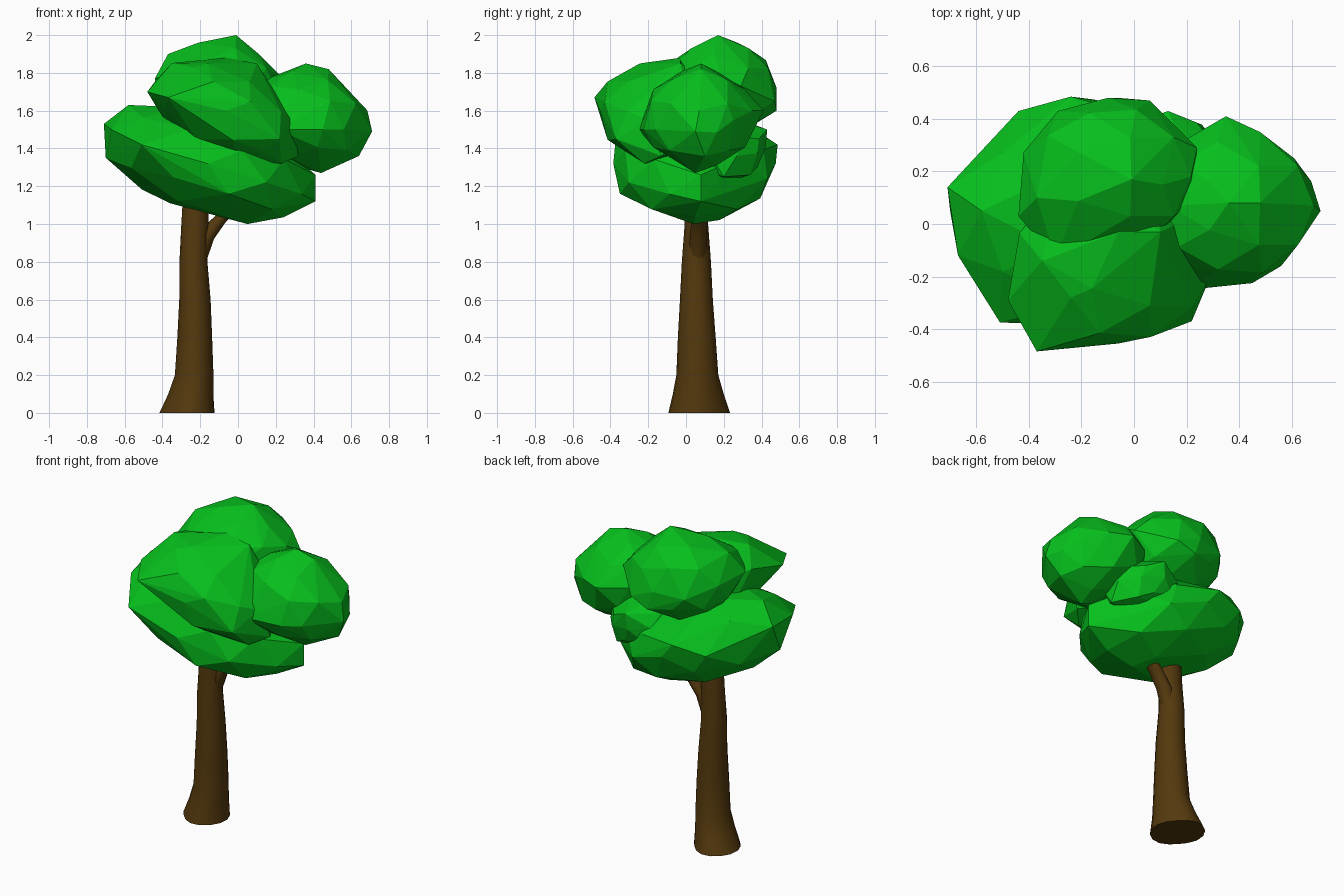
import bpy, bmesh, math
from mathutils import Vector, Matrix

if "Cube" in bpy.data.objects:
    bpy.data.objects.remove(bpy.data.objects["Cube"])


def material(name, rgb):
    m = bpy.data.materials.new(name)
    m.diffuse_color = (*rgb, 1)
    m.use_nodes = True
    m.node_tree.nodes["Principled BSDF"].inputs["Base Color"].default_value = m.diffuse_color
    return m


LEAF = material("leaf green", (0.002, 0.52, 0.012))
BARK = material("bark brown", (0.088, 0.040, 0.004))


def finish(bm, name, mat):
    bmesh.ops.recalc_face_normals(bm, faces=bm.faces[:])
    me = bpy.data.meshes.new(name)
    bm.to_mesh(me)
    bm.free()
    me.materials.append(mat)
    ob = bpy.data.objects.new(name, me)
    bpy.context.collection.objects.link(ob)
    return ob


def leaf_clump(name, centre, radii, tilt, corners):
    """Faceted tilted ellipsoid, nearest points pulled to the given corners."""
    bm = bmesh.new()
    bmesh.ops.create_icosphere(bm, subdivisions=2, radius=1)
    mat = (Matrix.Translation(centre) @ Matrix.Rotation(math.radians(tilt), 4, 'Y')
           @ Matrix.Diagonal((*radii, 1)))
    pts = [mat @ v.co for v in bm.verts]
    bm.free()
    free = set(range(len(pts)))
    for c in map(Vector, corners):
        i = min(free, key=lambda k: (pts[k] - c).length)
        pts[i] = c
        free.discard(i)
    bm = bmesh.new()
    for p in pts:
        bm.verts.new(p)
    bmesh.ops.convex_hull(bm, input=bm.verts[:])
    bmesh.ops.delete(bm, geom=[v for v in bm.verts if not v.link_faces], context='VERTS')
    finish(bm, name, LEAF)


# Foliage
leaf_clump("lower_foliage", (-0.16, 0.045, 1.32), (0.55, 0.43, 0.28), 18, [
    (-.71, .14, 1.53), (-.70, .05, 1.35), (-.67, -.12, 1.5), (-.51, -.375, 1.42),
    (-.36, 0, 1.11), (.05, .04, 1.0), (.41, .08, 1.12), (.41, .08, 1.26),
    (-.24, .485, 1.42), (-.44, .43, 1.38), (.08, .43, 1.24), (-.58, .05, 1.63),
    (-.05, -.35, 1.16)])
leaf_clump("front_foliage", (-0.08, -0.14, 1.6), (0.41, 0.34, 0.23), 24, [
    (-.48, -.29, 1.70), (-.37, -.485, 1.67), (-.06, -.455, 1.6), (.22, -.37, 1.45),
    (.29, -.2, 1.55), (.32, -.13, 1.36), (.23, -.22, 1.32), (-.06, -.03, 1.88),
    (-.24, -.28, 1.83), (.1, -.03, 1.85), (0, -.25, 1.34), (-.42, -.2, 1.6)])
leaf_clump("top_foliage", (-0.1, 0.18, 1.72), (0.34, 0.30, 0.26), 8, [
    (-.44, .03, 1.77), (-.3, -.13, 1.81), (-.37, .1, 1.90), (-.01, .17, 2.0),
    (.11, .15, 1.9), (.24, .29, 1.73), (-.06, .48, 1.60), (.06, .47, 1.65),
    (-.29, .43, 1.7), (.08, -.05, 1.75)])
leaf_clump("right_foliage", (0.37, 0.07, 1.56), (0.33, 0.30, 0.26), 14, [
    (.71, .05, 1.49), (.36, .08, 1.85), (.48, .08, 1.82), (.35, .41, 1.6),
    (.48, .35, 1.6), (.61, .25, 1.55), (.64, .1, 1.36), (.44, .05, 1.27),
    (.45, -.225, 1.5), (.21, -.25, 1.5), (.56, -.16, 1.5), (.1, -.12, 1.55)])
# Small clump tucked between the others at the back
leaf_clump("inner_foliage", (0.12, 0.2, 1.4), (0.24, 0.22, 0.17), 10, [
    (.13, .43, 1.5), (.24, .385, 1.45), (.34, .2, 1.25), (.25, .34, 1.26)])


def tube(name, rings, sides, roots=0.0):
    """Smooth capped tube through rings of (x, y, z, rx, ry)."""
    bm = bmesh.new()
    loops = []
    for x, y, z, rx, ry in rings:
        loop = []
        for i in range(sides):
            a = math.tau * i / sides
            # Flatten the front-left and back-right sides near the ground
            k = 1 - roots * math.cos(a - math.radians(225)) ** 4 * max(0, 1 - z / 0.25)
            loop.append(bm.verts.new((x + rx * k * math.cos(a), y + ry * k * math.sin(a), z)))
        loops.append(loop)
    for lo, hi in zip(loops, loops[1:]):
        for i in range(sides):
            j = (i + 1) % sides
            bm.faces.new((lo[i], lo[j], hi[j], hi[i]))
    bm.faces.new(loops[0][::-1])
    bm.faces.new(loops[-1])
    ob = finish(bm, name, BARK)
    bpy.ops.object.select_all(action='DESELECT')
    ob.select_set(True)
    bpy.context.view_layer.objects.active = ob
    bpy.ops.object.shade_smooth_by_angle(angle=math.radians(50))


# Trunk with flared roots
tube("trunk", [(-.27, .07, 0, .152, .17), (-.25, .065, .10, .122, .138),
               (-.232, .06, .20, .103, .112), (-.229, .057, .40, .092, .10),
               (-.228, .055, .60, .083, .087), (-.236, .055, .80, .074, .077),
               (-.228, .055, 1.0, .072, .062), (-.22, .055, 1.2, .068, .06)], 16, 0.16)
# Side branch
tube("branch", [(-.225, .06, .78, .05, .05), (-.175, .065, .92, .047, .047),
                (-.11, .07, 1.01, .045, .045), (-.02, .08, 1.10, .04, .04)], 10)
